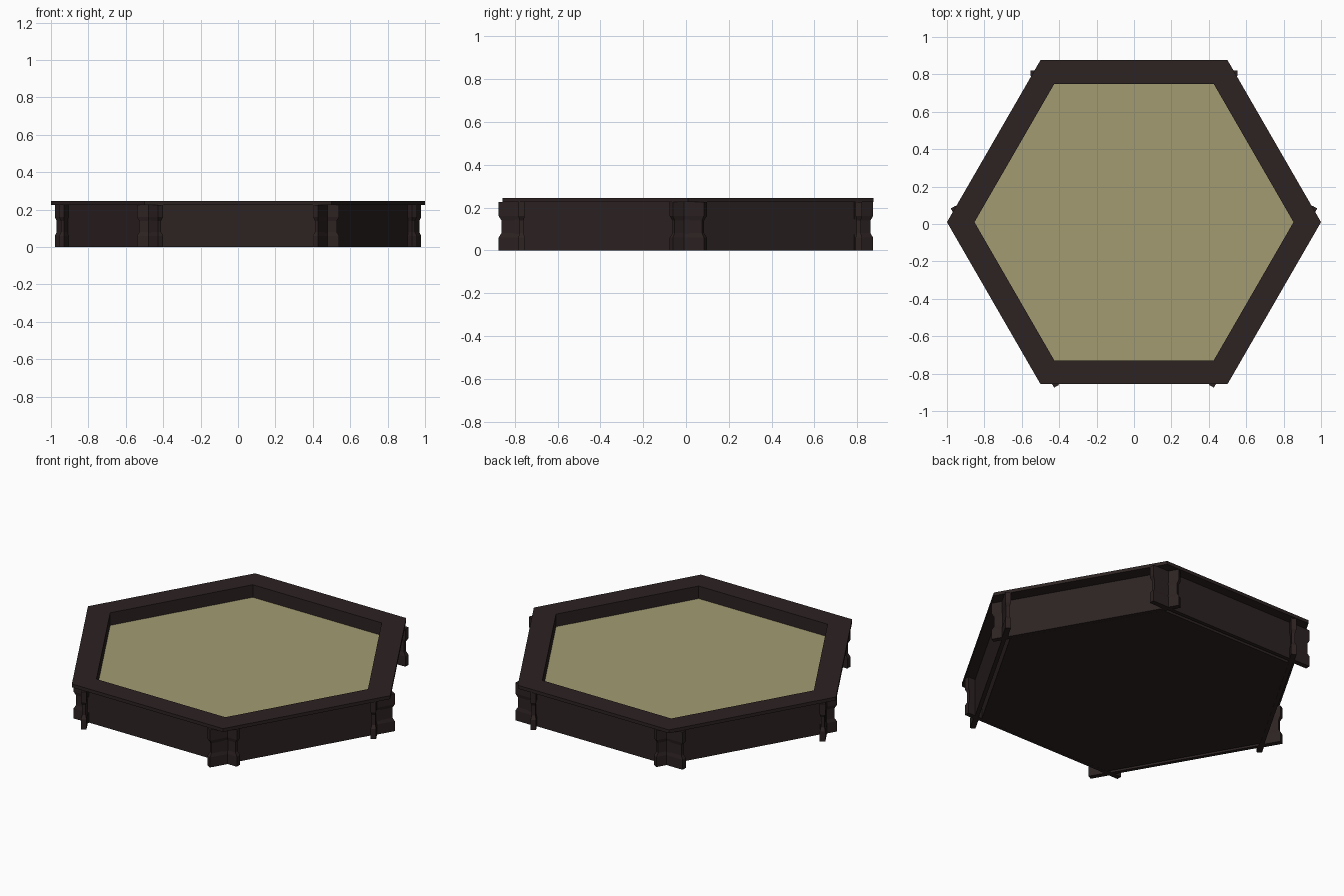
import bpy
import bmesh
from math import cos, sin, pi, radians
from mathutils import Matrix, Vector

cube = bpy.data.objects.get("Cube")
if cube:
    bpy.data.objects.remove(cube, do_unlink=True)

SHIFT = 0.01        # hexagon centre in y
RIM_BOTTOM = 0.225
OPENING = 0.853     # corner radius of the inner opening


def material(name, color):
    mat = bpy.data.materials.new(name)
    mat.use_nodes = True
    mat.diffuse_color = color
    mat.node_tree.nodes["Principled BSDF"].inputs["Base Color"].default_value = color
    return mat


wood = material("dark wood", (0.026, 0.016, 0.016, 1))
sand = material("sand", (0.36, 0.33, 0.17, 1))


def finish(name, bm, mat):
    bmesh.ops.recalc_face_normals(bm, faces=bm.faces)
    mesh = bpy.data.meshes.new(name)
    bm.to_mesh(mesh)
    bm.free()
    mesh.materials.append(mat)
    obj = bpy.data.objects.new(name, mesh)
    obj.location.y = SHIFT
    bpy.context.collection.objects.link(obj)


def hexagon(bm, radius, z):
    return [bm.verts.new((radius * cos(i * pi / 3), radius * sin(i * pi / 3), z))
            for i in range(6)]


def bridge(bm, a, b):
    for i in range(len(a)):
        j = (i + 1) % len(a)
        bm.faces.new((a[i], a[j], b[j], b[i]))


def hex_ring(name, inner, outer, z0, z1, mat):
    bm = bmesh.new()
    loops = [hexagon(bm, r, z) for r, z in
             ((inner, z0), (outer, z0), (outer, z1), (inner, z1))]
    for i in range(4):
        bridge(bm, loops[i], loops[(i + 1) % 4])
    finish(name, bm, mat)


def hex_slab(name, radius, z0, z1, mat):
    bm = bmesh.new()
    low, high = hexagon(bm, radius, z0), hexagon(bm, radius, z1)
    bridge(bm, low, high)
    bm.faces.new(low)
    bm.faces.new(high)
    finish(name, bm, mat)


def stacked_block(bm, x0, levels):
    """Block running from x0 along x; each level is (z, end x, half thickness)."""
    loops = []
    for z, x1, t in levels:
        loops.append([bm.verts.new(p) for p in
                      ((x0, -t, z), (x1, -t, z), (x1, t, z), (x0, t, z))])
    for a, b in zip(loops, loops[1:]):
        bridge(bm, a, b)
    bm.faces.new(loops[0])
    bm.faces.new(loops[-1])


# Bed: floor, sand surface, inner lining and flat top rim
hex_slab("floor", OPENING, 0, 0.16, wood)
hex_slab("sand_surface", OPENING, 0.16, 0.17, sand)
hex_ring("lining", OPENING, 0.885, 0, RIM_BOTTOM, wood)
hex_ring("top_rim", OPENING, 1.0, RIM_BOTTOM, 0.245, wood)

# Side boards that cross at the corners, with waisted projecting ends
sides = ("front", "front_left", "back_left", "back", "back_right", "front_right")
for i, side in enumerate(sides):
    distance, end = ((0.778, 0.54), (0.797, 0.553))[i % 2]
    bm = bmesh.new()
    stacked_block(bm, -0.47, [(0, 0.47, 0.011), (RIM_BOTTOM, 0.47, 0.011)])
    for sign in (-1, 1):
        wide, narrow = (sign * end, 0.015), (sign * (end - 0.012), 0.010)
        stacked_block(bm, sign * 0.44, [
            (0, *wide), (0.06, *wide), (0.08, *narrow),
            (0.14, *narrow), (0.16, *wide), (RIM_BOTTOM, *wide)])
    place = (Matrix.Rotation(radians(60 * i), 4, "Z")
             @ Matrix.Translation(Vector((0, -distance, 0))))
    bmesh.ops.transform(bm, matrix=place, verts=bm.verts)
    finish(side + "_board", bm, wood)
